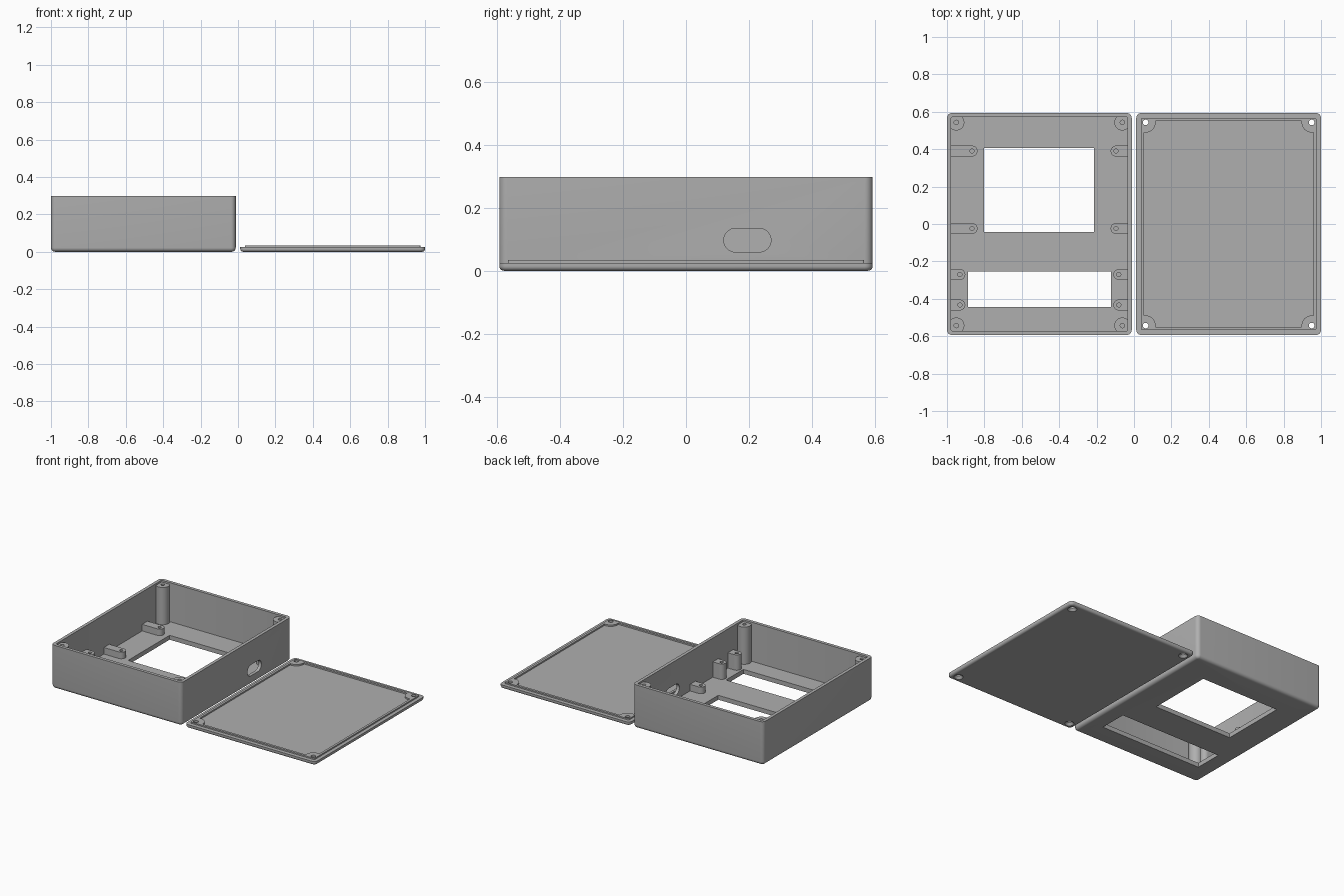
import bpy, bmesh, math

if "Cube" in bpy.data.objects:
    bpy.data.objects.remove(bpy.data.objects["Cube"])

grey = bpy.data.materials.new("matte_grey")
grey.diffuse_color = (0.43, 0.43, 0.43, 1)
grey.use_nodes = True
grey.node_tree.nodes["Principled BSDF"].inputs["Base Color"].default_value = grey.diffuse_color


def rounded(cx, cy, w, d, r, seg=8):
    """Outline of a rounded rectangle, counter-clockwise."""
    pts = []
    for sx, sy, a0 in ((1, 1, 0), (-1, 1, 90), (-1, -1, 180), (1, -1, 270)):
        for i in range(seg + 1):
            a = math.radians(a0 + 90 * i / seg)
            pts.append((cx + sx * (w / 2 - r) + r * math.cos(a),
                        cy + sy * (d / 2 - r) + r * math.sin(a)))
    return pts


def circle(cx, cy, r, n=32):
    return [(cx + r * math.cos(math.tau * i / n), cy + r * math.sin(math.tau * i / n))
            for i in range(n)]


def loft(name, layers):
    """Closed solid through a stack of (outline, z) layers."""
    bm = bmesh.new()
    rings = [[bm.verts.new((x, y, z)) for x, y in pts] for pts, z in layers]
    n = len(rings[0])
    for a, b in zip(rings, rings[1:]):
        for i in range(n):
            j = (i + 1) % n
            bm.faces.new((a[i], a[j], b[j], b[i]))
    bm.faces.new(rings[0][::-1])
    bm.faces.new(rings[-1])
    bmesh.ops.recalc_face_normals(bm, faces=bm.faces)
    me = bpy.data.meshes.new(name)
    bm.to_mesh(me)
    bm.free()
    ob = bpy.data.objects.new(name, me)
    bpy.context.collection.objects.link(ob)
    me.materials.append(grey)
    return ob


def prism(name, pts, z0, z1):
    return loft(name, [(pts, z0), (pts, z1)])


def block(name, x0, x1, y0, y1, z0, z1):
    return prism(name, [(x0, y0), (x1, y0), (x1, y1), (x0, y1)], z0, z1)


def activate(ob):
    bpy.ops.object.select_all(action='DESELECT')
    ob.select_set(True)
    bpy.context.view_layer.objects.active = ob


def boolean(ob, tool, operation='DIFFERENCE'):
    m = ob.modifiers.new("boolean", 'BOOLEAN')
    m.operation, m.solver, m.object = operation, 'EXACT', tool
    activate(ob)
    bpy.ops.object.modifier_apply(modifier=m.name)
    bpy.data.objects.remove(tool)


def smooth(ob):
    activate(ob)
    bpy.ops.object.shade_smooth_by_angle(angle=math.radians(35))


def shell(name, cx, w, d, height, r, bevel):
    """Rounded slab with a rounded lower edge."""
    layers = []
    for i in range(7):
        a = math.radians(90 * i / 6)
        inset = bevel * (1 - math.sin(a))
        layers.append((rounded(cx, 0, w - 2 * inset, d - 2 * inset, r - inset),
                       bevel * (1 - math.cos(a))))
    layers.append((rounded(cx, 0, w, d, r), height))
    return loft(name, layers)


W, D, H = 0.988, 1.186, 0.297      # outer size of the case
CX = 0.506                         # case at -CX, lid at +CX
WALL, FLOOR = 0.022, 0.03
PX, PY = 0.444, 0.543              # screw positions from each centre

# Case: hollow tray with two windows in the floor
case = shell("case", -CX, W, D, H, 0.026, 0.022)
boolean(case, prism("cavity", rounded(-CX, 0, W - 2 * WALL, D - 2 * WALL, 0.006, 4), FLOOR, 0.5))
boolean(case, block("large_window", -0.802, -0.214, -0.043, 0.406, -0.1, 0.1))
boolean(case, block("small_window", -0.888, -0.124, -0.444, -0.254, -0.1, 0.1))

# Cable slot through the right wall
slot = prism("slot", rounded(0, 0, 0.075, 0.15, 0.0374), -0.06, 0.06)
slot.rotation_euler = (0, math.pi / 2, 0)
slot.location = (-0.02, 0.195, 0.097)
bpy.context.view_layer.update()
boolean(case, slot)
smooth(case)

# Corner screw posts
for sx in (-1, 1):
    for sy in (-1, 1):
        x, y = -CX + sx * PX, sy * PY
        post = prism("corner_post", circle(x, y, 0.043), FLOOR - 0.005, 0.285)
        boolean(post, prism("hole", circle(x, y, 0.012, 20), 0.1, 0.4))
        smooth(post)


def standoff(name, side, reach, y, top):
    """Round-ended mount running out from a side wall, with a screw hole."""
    r = 0.029
    hx = -CX + side * reach
    wall_x = -CX + side * (W / 2 - 0.01)
    pts = [(wall_x, y + r), (wall_x, y - r)]
    for i in range(17):
        a = math.radians(-90 + 180 * i / 16)
        pts.append((hx - side * r * math.cos(a), y + r * math.sin(a)))
    ob = prism(name, pts, FLOOR - 0.005, top)
    boolean(ob, prism("hole", circle(hx, y, 0.011, 20), FLOOR + 0.01, 0.4))
    smooth(ob)


# Low mounts by the large window, tall mounts by the small window
for side, reach in ((-1, 0.36), (1, 0.41)):
    for y in (0.39, -0.024):
        standoff("low_mount", side, reach, y, 0.075)
for side in (-1, 1):
    for y in (-0.27, -0.433):
        standoff("tall_mount", side, 0.425, y, 0.135)

# Lid: thin slab with a raised frame and a recess that leaves corner bosses
lid = shell("lid", CX, W, D, 0.025, 0.026, 0.015)
boolean(lid, prism("frame", rounded(CX, 0, 0.938, 1.132, 0.006, 4), 0.015, 0.034), 'UNION')
recess = block("recess", CX - 0.453, CX + 0.453, -0.55, 0.55, 0.024, 0.1)
corners = [(CX + sx * PX, sy * PY) for sx in (-1, 1) for sy in (-1, 1)]
for x, y in corners:
    boolean(recess, prism("boss", circle(x, y, 0.054), 0, 0.2))
boolean(lid, recess)

# Countersunk screw holes in the lid
for x, y in corners:
    boolean(lid, loft("screw_hole", [(circle(x, y, 0.032), -0.004), (circle(x, y, 0.015), 0.016),
                                     (circle(x, y, 0.015), 0.1)]))
smooth(lid)
